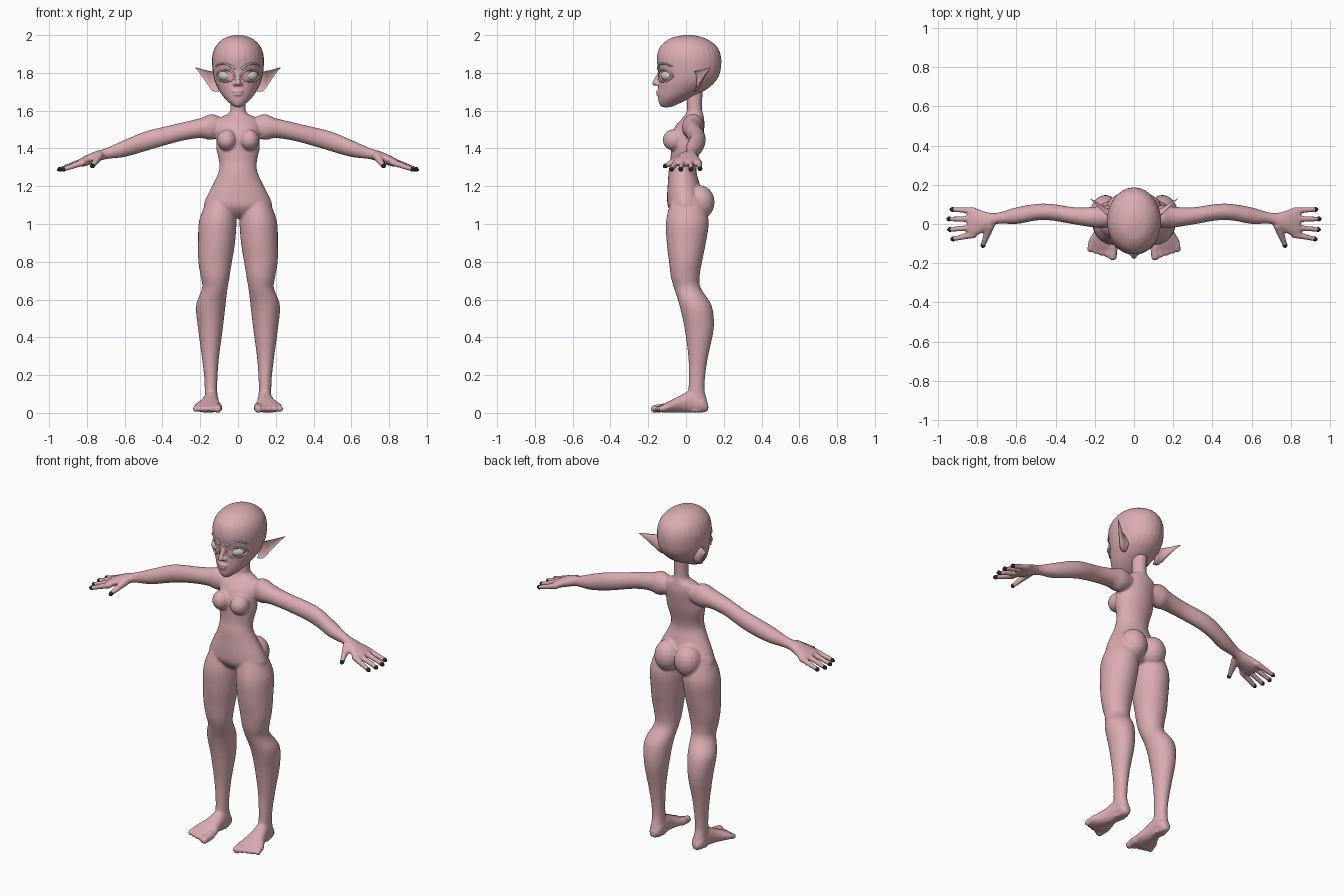
import bpy, bmesh
from math import sin, cos, pi, sqrt
from mathutils import Matrix, Vector

SIDES = (1, -1)


def material(name, rgb):
    m = bpy.data.materials.new(name)
    m.diffuse_color = (*rgb, 1)
    return m


skin = material("skin", (0.70, 0.41, 0.44))
black = material("nail_black", (0.02, 0.02, 0.02))


def loft(bm, axis, rows, side=1, front=1.0, n=28, steps=4):
    """Smooth loft of ellipses; row = (position on axis, u0, u1, v0, v1)."""
    def point(k):
        return rows[max(0, min(k, len(rows) - 1))]
    path = []
    for i in range(len(rows) - 1):
        for s in range(steps):
            t = s / steps
            path.append([0.5 * (2 * b + (c - a) * t + (2 * a - 5 * b + 4 * c - d) * t * t
                                + (3 * b - a - 3 * c + d) * t ** 3)
                         for a, b, c, d in zip(point(i - 1), point(i), point(i + 1), point(i + 2))])
    path.append(rows[-1])
    rings = []
    for w, u0, u1, v0, v1 in path:
        ring = []
        for k in range(n):
            cu, cv = cos(2 * pi * k / n), sin(2 * pi * k / n)
            if cu < 0:
                cu *= front
            u = (u0 + u1) / 2 + (u1 - u0) / 2 * cu
            v = (v0 + v1) / 2 + (v1 - v0) / 2 * cv
            co = {'x': (w, u, v), 'y': (u, w, v), 'z': (u, v, w)}[axis]
            ring.append(bm.verts.new((co[0] * side, co[1], co[2])))
        rings.append(ring)
    faces = [bm.faces.new(rings[0]), bm.faces.new(rings[-1])]
    for a, b in zip(rings, rings[1:]):
        for k in range(n):
            faces.append(bm.faces.new((a[k], a[(k + 1) % n], b[(k + 1) % n], b[k])))
    bmesh.ops.recalc_face_normals(bm, faces=faces)


def ball(bm, c, r, side=1, turn=0):
    r = (r, r, r) if isinstance(r, float) else r
    m = (Matrix.Translation((c[0] * side, c[1], c[2])) @ Matrix.Rotation(turn * side, 4, 'Z')
         @ Matrix.Diagonal((*r, 1)))
    bmesh.ops.create_uvsphere(bm, u_segments=16, v_segments=10, radius=1, matrix=m)


def beads(bm, p, q, r0, r1, side=1, n=9):
    p, q = Vector(p), Vector(q)
    for i in range(n):
        t = i / (n - 1)
        ball(bm, p.lerp(q, t), r0 + (r1 - r0) * t, side)


def finish(bm, name, mat=None, voxel=0, smooth=3):
    me = bpy.data.meshes.new(name)
    bm.to_mesh(me)
    bm.free()
    ob = bpy.data.objects.new(name, me)
    bpy.context.collection.objects.link(ob)
    if mat:
        me.materials.append(mat)
    bpy.ops.object.select_all(action='DESELECT')
    bpy.context.view_layer.objects.active = ob
    ob.select_set(True)
    if voxel:
        mod = ob.modifiers.new("merge", 'REMESH')
        mod.mode, mod.voxel_size = 'VOXEL', voxel
        mod = ob.modifiers.new("soften", 'SMOOTH')
        mod.factor, mod.iterations = 0.5, smooth
        for m in [m.name for m in ob.modifiers]:
            bpy.ops.object.modifier_apply(modifier=m)
    bpy.ops.object.shade_smooth()
    return ob


def sym(z, w, y0, y1):
    return (z, -w, w, y0, y1)


# torso, neck, limbs and hands, fused into one skin
bm = bmesh.new()
loft(bm, 'z', [sym(1.74, .042, .0, .09), sym(1.62, .04, .005, .085), sym(1.585, .05, .0, .09),
               sym(1.56, .10, -.02, .095), sym(1.52, .118, -.055, .098), sym(1.46, .115, -.08, .09),
               sym(1.40, .115, -.08, .078), sym(1.33, .10, -.083, .06), sym(1.28, .102, -.092, .055),
               sym(1.22, .127, -.096, .07), sym(1.15, .163, -.10, .09), sym(1.09, .18, -.095, .10),
               sym(1.045, .12, -.06, .08), sym(1.03, .04, -.02, .03)])
LEG = [(1.14, .02, .158, -.075, .085), (1.02, .008, .205, -.105, .12), (.90, .016, .211, -.102, .105),
       (.80, .032, .210, -.09, .085), (.72, .045, .197, -.08, .072), (.66, .055, .190, -.063, .078),
       (.57, .066, .222, -.035, .135), (.45, .08, .212, -.008, .147), (.30, .10, .192, .012, .117),
       (.20, .108, .18, .015, .102), (.12, .11, .176, .012, .098), (.06, .106, .176, 0, .112),
       (.006, .112, .168, -.01, .108)]
FOOT = [(.118, .125, .16, .012, .045), (.09, .105, .176, .002, .09), (.03, .103, .182, .002, .118),
        (-.03, .098, .2, .002, .092), (-.09, .084, .234, .002, .062), (-.125, .086, .228, .002, .045),
        (-.14, .1, .21, .01, .035)]
ARM = [(.08, 0, .085, 1.47, 1.56), (.14, -.02, .095, 1.445, 1.582), (.20, -.018, .088, 1.455, 1.56),
       (.30, -.003, .085, 1.44, 1.536), (.42, .018, .102, 1.407, 1.508), (.50, .018, .102, 1.383, 1.487),
       (.60, 0, .085, 1.355, 1.445), (.70, 0, .057, 1.343, 1.401), (.76, -.035, .063, 1.322, 1.383),
       (.825, -.068, .085, 1.303, 1.352), (.85, -.05, .07, 1.308, 1.338)]
TIPS = [((.82, .068, 1.325), (.925, .074, 1.293)), ((.82, .025, 1.333), (.942, .026, 1.29)),
        ((.82, -.018, 1.33), (.938, -.028, 1.29)), ((.82, -.055, 1.325), (.922, -.076, 1.29)),
        ((.735, -.01, 1.36), (.770, -.108, 1.308))]
for s in SIDES:
    loft(bm, 'z', LEG, s)
    loft(bm, 'y', FOOT, s)
    loft(bm, 'x', ARM, s)
    ball(bm, (.066, .072, 1.115), (.078, .08, .09), s)
    ball(bm, (.06, -.066, 1.445), (.052, .058, .056), s)
    for i, (p, q) in enumerate(TIPS):
        beads(bm, p, q, .018 if i < 4 else .024, .0125, s)
    for i in range(5):
        r = .024 if i == 0 else .0175
        y = -.165 + .009 * i
        beads(bm, (.106 + .028 * i, -.11, .028), (.108 + .029 * i, y, .021), r, r * .9, s, 5)
finish(bm, "body", skin, .007)

# black finger nails
bm = bmesh.new()
for s in SIDES:
    for p, q in TIPS:
        d = (Vector(q) - Vector(p)).normalized()
        beads(bm, Vector(q) + d * .001, Vector(q) + d * .008, .0125, .008, s, 3)
finish(bm, "finger_nails", black)

# head with jaw, nose and lips
HEAD = [sym(1.618, .014, -.122, -.085), sym(1.627, .028, -.137, -.06), sym(1.65, .056, -.146, -.01),
        sym(1.68, .083, -.148, .05), sym(1.71, .102, -.148, .105), sym(1.75, .121, -.146, .152),
        sym(1.80, .133, -.146, .18), sym(1.87, .138, -.155, .187), sym(1.92, .128, -.146, .175),
        sym(1.955, .107, -.122, .148), sym(1.985, .07, -.077, .097), sym(2.0, .02, -.01, .04)]
bm = bmesh.new()
loft(bm, 'z', HEAD)
beads(bm, (0, -.142, 1.795), (0, -.164, 1.746), .010, .0145)
ball(bm, (0, -.146, 1.702), (.031, .013, .008))
ball(bm, (0, -.144, 1.686), (.026, .014, .008))
ball(bm, (0, -.128, 1.642), (.024, .014, .018))
for s in SIDES:
    ball(bm, (.015, -.152, 1.742), .0105, s)
finish(bm, "head", skin, .0055, 2)

# long pointed ears, hollow on the front side
bm = bmesh.new()
for s in SIDES:
    loft(bm, 'x', [(.10, 0, .075, 1.70, 1.80), (.135, .005, .08, 1.705, 1.807), (.16, .035, .093, 1.738, 1.812),
                   (.19, .075, .112, 1.782, 1.819), (.212, .108, .124, 1.811, 1.826),
                   (.225, .129, .131, 1.826, 1.828)], s, front=-.45)
finish(bm, "ears", skin)

# eyes
bm = bmesh.new()
for s in SIDES:
    ball(bm, (.066, -.101, 1.785), (.042, .03, .029), s, .36)
finish(bm, "eyes")

# eyebrows following the forehead
bm = bmesh.new()
for s in SIDES:
    for i in range(25):
        t = i / 24
        x = .022 + .092 * t
        y = .017 - .169 * sqrt(1 - (x / .137) ** 2)
        ball(bm, (x, y, 1.824 + .034 * sin(pi * t * .75) - .012 * t), (.006, .005, .0075 - .004 * t), s)
finish(bm, "eyebrows")

# skin eyelids framing the eyes
bm = bmesh.new()
for s in SIDES:
    for i in range(40):
        a = 2 * pi * i / 40
        x, z = .066 + .046 * cos(a), 1.785 + .031 * sin(a)
        y = .017 - .163 * sqrt(1 - (x / .133) ** 2)
        ball(bm, (x, y, z), .006, s)
finish(bm, "eyelids", skin, .003, 2)
